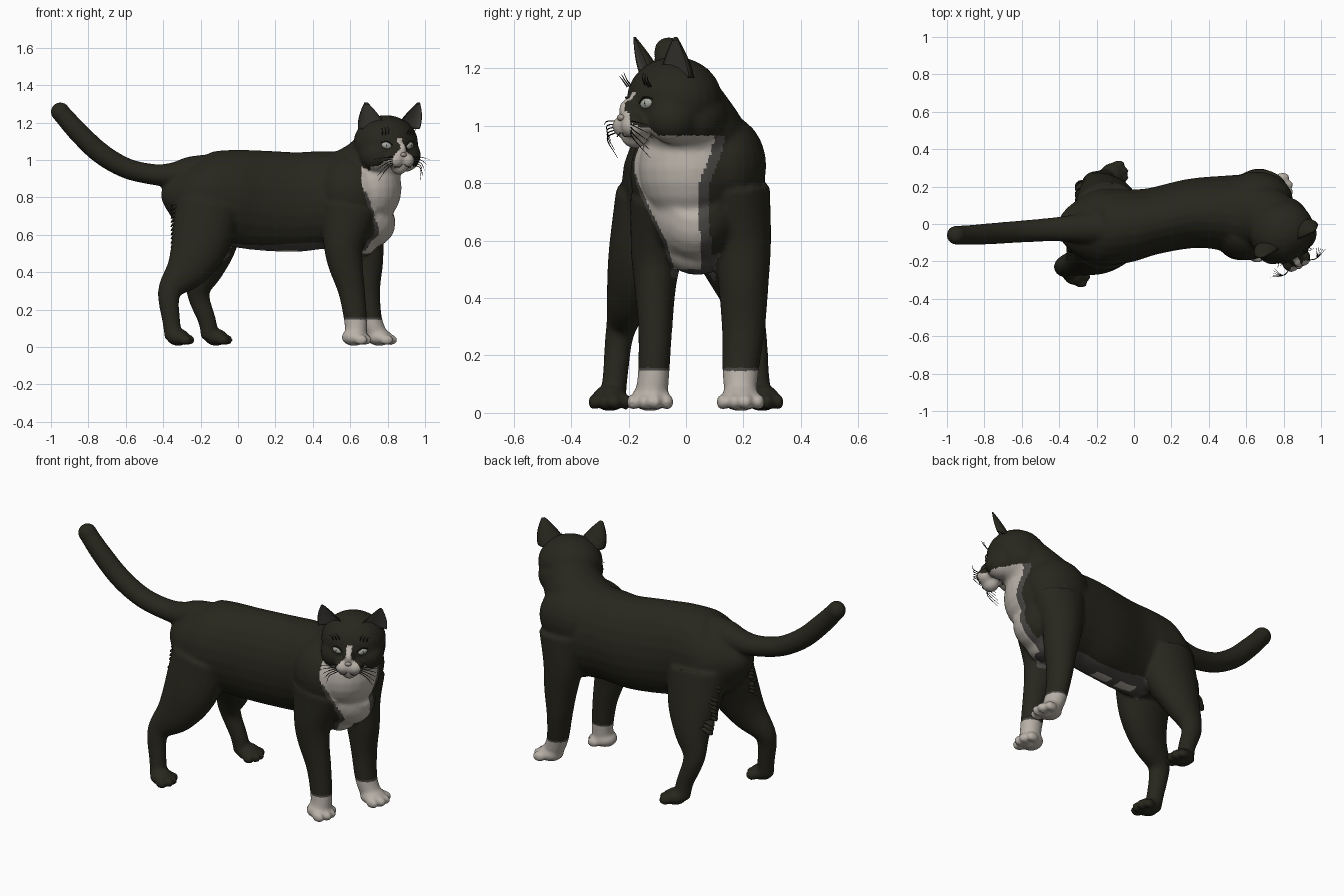
import bpy, bmesh, math, random
from mathutils import Vector, Matrix

random.seed(4)
HEAD = Matrix.Translation((0.79, -0.04, 1.09)) @ Matrix.Rotation(math.radians(27), 4, 'Z')
HEAD_INV = HEAD.inverted()


def material(name, col):
    m = bpy.data.materials.new(name)
    m.diffuse_color = (*col, 1)
    return m


BLACK = material("black fur", (0.021, 0.020, 0.0125))
WHITE = material("white fur", (0.48, 0.44, 0.39))
GREY = material("grey fur edge", (0.066, 0.062, 0.057))
EAR = material("inner ear grey", (0.07, 0.064, 0.056))
EYE = material("pale eye", (0.38, 0.40, 0.36))
NOSE = material("nose leather", (0.36, 0.31, 0.27))
DARK = material("whisker black", (0.012, 0.011, 0.008))


def finish(name, bm, mats):
    bmesh.ops.recalc_face_normals(bm, faces=bm.faces)
    me = bpy.data.meshes.new(name)
    bm.to_mesh(me)
    bm.free()
    ob = bpy.data.objects.new(name, me)
    bpy.context.collection.objects.link(ob)
    for m in mats:
        me.materials.append(m)
    for p in me.polygons:
        p.use_smooth = True
    return ob


def ball(bm, c, r, mat=Matrix(), seg=24):
    r = (r, r, r) if isinstance(r, (int, float)) else r
    m = mat @ Matrix.Translation(c) @ Matrix.Diagonal((*r, 1))
    bmesh.ops.create_uvsphere(bm, u_segments=seg, v_segments=seg // 2, radius=1, matrix=m)


def loft(bm, keys, steps=5, seg=24, mat=Matrix()):
    """Tube through (x, y, z, half width along y, half depth), smoothly interpolated."""
    k = [Vector(q) for q in keys]
    k = [2 * k[0] - k[1]] + k + [2 * k[-1] - k[-2]]
    pts = []
    for i in range(1, len(k) - 2):
        a, b, c, d = k[i - 1:i + 3]
        for s in range(steps):
            t = s / steps
            pts.append(0.5 * (2 * b + (c - a) * t + (2 * a - 5 * b + 4 * c - d) * t * t
                              + (3 * b - a - 3 * c + d) * t ** 3))
    pts.append(k[-2])
    rings = []
    for i, p in enumerate(pts):
        tan = pts[min(i + 1, len(pts) - 1)] - pts[max(i - 1, 0)]
        tan = Vector(tan[:3]).normalized()
        side = Vector((0, 1, 0))
        side = (side - tan * side.dot(tan)).normalized()
        up = tan.cross(side)
        rings.append([bm.verts.new(mat @ (Vector(p[:3]) + side * p[3] * math.cos(2 * math.pi * j / seg)
                                          + up * p[4] * math.sin(2 * math.pi * j / seg)))
                      for j in range(seg)])
    for r0, r1 in zip(rings, rings[1:]):
        for j in range(seg):
            bm.faces.new((r0[j], r0[(j + 1) % seg], r1[(j + 1) % seg], r1[j]))
    bm.faces.new(rings[0][::-1])
    bm.faces.new(rings[-1])


def paw(bm, x, y, s=1.0):
    ball(bm, (x - 0.015, y, 0.052), (0.062 * s, 0.062 * s, 0.046))
    for j, dx in enumerate((0.022, 0.042, 0.042, 0.022)):
        ball(bm, (x + dx * s, y + (j - 1.5) * 0.037 * s, 0.038), (0.034 * s, 0.021 * s, 0.029), seg=16)


# --- body: all fleshy parts fused into one skin
bm = bmesh.new()
# torso
loft(bm, [(-0.375, -0.02, 0.89, 0.04, 0.05), (-0.32, -0.02, 0.85, 0.13, 0.135), (-0.2, -0.02, 0.81, 0.2, 0.225),
          (-0.05, -0.01, 0.80, 0.198, 0.255), (0.1, 0.015, 0.785, 0.178, 0.267), (0.3, 0.055, 0.775, 0.185, 0.267),
          (0.45, 0.06, 0.785, 0.197, 0.262), (0.6, 0.045, 0.775, 0.22, 0.265), (0.7, 0.04, 0.765, 0.18, 0.24),
          (0.78, 0.03, 0.80, 0.1, 0.14)])
# shoulders, chest and neck
ball(bm, (0.655, 0.13, 0.86), (0.195, 0.15, 0.18))
ball(bm, (0.60, -0.035, 0.83), (0.18, 0.16, 0.20))
ball(bm, (0.705, 0.025, 0.85), (0.17, 0.19, 0.20))
ball(bm, (0.65, 0.04, 0.575), (0.10, 0.12, 0.095))
loft(bm, [(0.56, 0.06, 0.86, 0.19, 0.18), (0.69, 0.035, 0.95, 0.178, 0.168), (0.78, -0.01, 1.06, 0.15, 0.15)])
# tail
loft(bm, [(-0.1, -0.02, 0.945, 0.09, 0.09), (-0.25, -0.022, 0.937, 0.085, 0.082), (-0.34, -0.025, 0.922, 0.072, 0.066),
          (-0.45, -0.03, 0.922, 0.063, 0.056), (-0.6, -0.04, 0.957, 0.059, 0.055), (-0.74, -0.05, 1.04, 0.057, 0.057),
          (-0.86, -0.058, 1.155, 0.054, 0.055), (-0.945, -0.06, 1.25, 0.05, 0.05)])
ball(bm, (-0.95, -0.06, 1.257), 0.052)
# front legs
loft(bm, [(0.59, -0.075, 0.74, 0.12, 0.16), (0.565, -0.1, 0.56, 0.093, 0.11), (0.573, -0.107, 0.45, 0.074, 0.094),
          (0.607, -0.107, 0.3, 0.060, 0.072), (0.628, -0.112, 0.15, 0.055, 0.062), (0.632, -0.12, 0.06, 0.057, 0.057)])
loft(bm, [(0.67, 0.165, 0.77, 0.13, 0.16), (0.67, 0.195, 0.6, 0.102, 0.115), (0.685, 0.2, 0.45, 0.088, 0.092),
          (0.692, 0.2, 0.3, 0.076, 0.068), (0.712, 0.19, 0.15, 0.064, 0.058), (0.745, 0.19, 0.06, 0.055, 0.055)])
paw(bm, 0.635, -0.125, 1.08)
paw(bm, 0.77, 0.19, 1.12)
# hind legs
loft(bm, [(-0.16, -0.1, 0.74, 0.15, 0.18), (-0.205, -0.16, 0.55, 0.112, 0.155), (-0.27, -0.195, 0.42, 0.082, 0.117),
          (-0.355, -0.22, 0.32, 0.057, 0.07), (-0.37, -0.235, 0.25, 0.048, 0.056), (-0.357, -0.245, 0.14, 0.044, 0.048),
          (-0.345, -0.255, 0.05, 0.045, 0.047)])
loft(bm, [(-0.14, 0.08, 0.74, 0.15, 0.18), (-0.155, 0.15, 0.55, 0.112, 0.15), (-0.18, 0.195, 0.42, 0.082, 0.107),
          (-0.21, 0.22, 0.32, 0.057, 0.07), (-0.205, 0.235, 0.25, 0.048, 0.056), (-0.165, 0.245, 0.14, 0.044, 0.048),
          (-0.15, 0.255, 0.05, 0.045, 0.047)])
paw(bm, -0.305, -0.265, 1.0)
paw(bm, -0.103, 0.265, 1.0)
# skull, cheeks, muzzle, nose bridge and chin
ball(bm, (0, 0, 0), (0.176, 0.165, 0.15), HEAD)
ball(bm, (0, 0.04, -0.06), (0.17, 0.15, 0.13), HEAD)
for sx in (-1, 1):
    ball(bm, (0.085 * sx, -0.05, -0.065), (0.088, 0.095, 0.09), HEAD)
    ball(bm, (0.033 * sx, -0.172, -0.092), (0.047, 0.05, 0.043), HEAD)
ball(bm, (0, -0.165, -0.035), (0.032, 0.052, 0.045), HEAD)
ball(bm, (0, -0.155, -0.125), (0.045, 0.05, 0.045), HEAD)

raw = finish("raw_body", bm, [])
mod = raw.modifiers.new("fuse", 'REMESH')
mod.mode, mod.voxel_size = 'VOXEL', 0.0095
mod = raw.modifiers.new("soften", 'SMOOTH')
mod.factor, mod.iterations = 0.5, 9
skin = bpy.data.meshes.new_from_object(raw.evaluated_get(bpy.context.evaluated_depsgraph_get()))
bpy.data.objects.remove(raw)
skin.name = "body"
body = bpy.data.objects.new("body", skin)
bpy.context.collection.objects.link(body)
for m in (BLACK, WHITE, GREY):
    skin.materials.append(m)

# bib outline every 0.1 in height from z = 0.5: left and right limits in y
BIB = [(-0.04, 0.055), (-0.07, 0.05), (-0.12, 0.04), (-0.165, 0.045), (-0.20, 0.085), (-0.21, 0.11)]


def coat(p, n):
    """Tuxedo markings: 0 black, 1 white, 2 grey edge."""
    q = HEAD_INV @ p
    if p.x > 0.45 and p.z < 0.158:                      # front socks
        return 1 if p.z < 0.145 else 2
    if q.y < -0.1 and -0.2 < q.z < 0.025 and abs(q.x) < 0.014 + max(0, -0.03 - q.z) * 1.0:
        return 1                                        # blaze and muzzle
    if 0.47 < p.z < 0.965 and p.x > 0.66 + 0.25 * max(0, 0.88 - p.z) * (p.z > 0.65) - 0.1 * (p.z < 0.65) and n.x > -0.35:
        s = min(max((p.z - 0.5) * 10, 0), 4.99)
        i, t = int(s), s - int(s)
        lo, hi = (BIB[i][c] * (1 - t) + BIB[i + 1][c] * t for c in (0, 1))
        if lo < p.y < hi and p.z > 0.5:                 # bib
            return 1
        if lo - 0.012 < p.y < hi + 0.037:
            return 2
    if n.z < -0.5 and 0.45 < p.z < 0.62 and -0.08 < p.x < 0.75:  # belly strip
        c = p.y - 0.02 - 0.06 * p.x
        if abs(c) < 0.085:
            return 1 if abs(c) < 0.03 and (0.02 < p.x < 0.15 or 0.2 < p.x < 0.32) else 2
    return 0


for p in skin.polygons:
    p.use_smooth = True
    p.material_index = coat(p.center, p.normal)

# --- ears: cupped leaf shapes with a grey inside
for sx, side in ((-1, "left"), (1, "right")):
    bm = bmesh.new()
    rows, seg = 12, 24
    base, tip = Vector((0.103 * sx, -0.03, 0.075)), Vector((0.158 * sx, -0.075, 0.218))
    grid = []
    for i in range(rows):
        t = i / (rows - 1)
        c = base.lerp(tip, t)
        w = 0.070 * (1 - t ** 1.6) + 0.008
        row = []
        for j in range(seg):
            a = 2 * math.pi * j / seg
            y = math.sin(a)
            y = y * w * 0.75 if y > 0 else -y * w * 0.35    # front pressed in
            y -= w * 0.3
            v = c + Matrix.Rotation(sx * 0.2, 3, 'Z') @ Vector((w * math.cos(a), y, 0))
            row.append(bm.verts.new(HEAD @ v))
        grid.append(row)
    for i in range(rows - 1):
        for j in range(seg):
            f = bm.faces.new((grid[i][j], grid[i][(j + 1) % seg], grid[i + 1][(j + 1) % seg], grid[i + 1][j]))
            f.material_index = int(seg // 2 < j < seg - 1 and i < rows - 2)
    bm.faces.new(grid[0][::-1])
    bm.faces.new(grid[-1])
    finish(side + "_ear", bm, [BLACK, EAR])

# --- eyes with slit pupils
for sx, side in ((-1, "left"), (1, "right")):
    place = HEAD @ Matrix.Translation((0.068 * sx, -0.141, -0.012)) @ Matrix.Rotation(sx * 0.42, 4, 'Z') \
        @ Matrix.Rotation(-sx * 0.25, 4, 'Y')
    bm = bmesh.new()
    ball(bm, (0, 0, 0), (0.029, 0.016, 0.019), place)
    finish(side + "_eye", bm, [EYE])
    bm = bmesh.new()
    ball(bm, (0, -0.0125, 0), (0.0025, 0.0043, 0.010), place, 12)
    finish(side + "_pupil", bm, [DARK])
    bm = bmesh.new()
    loft(bm, [(-0.031, -0.004, 0.008, 0.003, 0.003), (0, -0.009, 0.021, 0.007, 0.003),
              (0.031, -0.004, 0.008, 0.003, 0.003)], seg=10, mat=place)
    finish(side + "_eyelid", bm, [DARK])

# --- nose
bm = bmesh.new()
ball(bm, (0, -0.209, -0.062), (0.018, 0.013, 0.012), HEAD, 16)
finish("nose", bm, [NOSE])

# --- mouth line
bm = bmesh.new()
loft(bm, [(-0.05, -0.197, -0.128, 0.002, 0.002), (-0.025, -0.21, -0.127, 0.002, 0.002), (0, -0.206, -0.112, 0.002, 0.002),
          (0.025, -0.21, -0.127, 0.002, 0.002), (0.05, -0.197, -0.128, 0.002, 0.002)], seg=8, mat=HEAD)
finish("mouth", bm, [GREY])

# --- whiskers and brow hairs
bm = bmesh.new()
for sx in (-1, 1):
    for i in range(5):
        z, e = -0.075 - 0.009 * i, 0.165 - 0.01 * i
        loft(bm, [(0.045 * sx, -0.195, z, 0.0022, 0.0022), (0.1 * sx, -0.212, z - 0.006 * i, 0.002, 0.002),
                  (e * sx, -0.19 + 0.008 * i, z - 0.012 - 0.02 * i, 0.0007, 0.0007)], seg=6, mat=HEAD)
    for i in range(3):
        x = 0.055 + 0.018 * i
        loft(bm, [(x * sx, -0.138, 0.045, 0.003, 0.003), ((x + 0.006) * sx, -0.155, 0.07, 0.002, 0.002),
                  ((x + 0.02) * sx, -0.16, 0.095 - 0.006 * i, 0.0007, 0.0007)], seg=6, mat=HEAD)
finish("whiskers", bm, [DARK])

# --- ragged fur on the back of the thighs
bm = bmesh.new()
for sy, x0 in ((-1, -0.335), (1, -0.29)):
    for i in range(16):
        z = 0.46 + 0.022 * i
        y = sy * (0.19 - 0.3 * (z - 0.46)) + random.uniform(-0.02, 0.02)
        loft(bm, [(x0 + 0.03, y, z + 0.02, 0.035, 0.014), (x0 - 0.008, y, z, 0.028, 0.009),
                  (x0 - 0.024, y, z - 0.016, 0.008, 0.002)], seg=8, steps=2)
finish("thigh_fur", bm, [BLACK])
